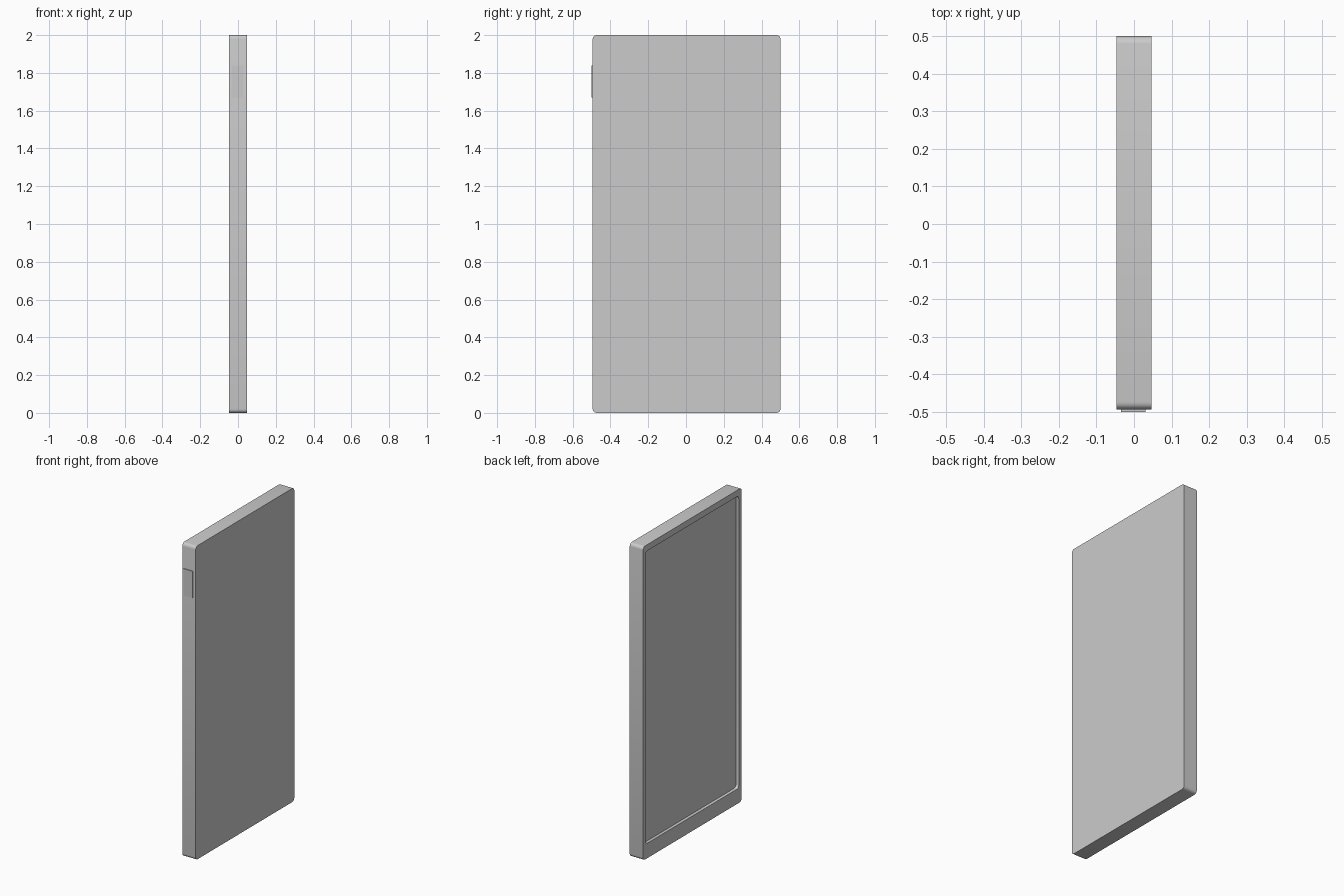
import bpy, bmesh, math

if "Cube" in bpy.data.objects:
    bpy.data.objects.remove(bpy.data.objects["Cube"])


def rounded_rect(y0, y1, z0, z1, r, seg=4):
    """Outline in the y-z plane, counter-clockwise seen from +x."""
    pts = []
    corners = [(y1 - r, z1 - r), (y0 + r, z1 - r), (y0 + r, z0 + r), (y1 - r, z0 + r)]
    for i, (cy, cz) in enumerate(corners):
        for k in range(seg + 1):
            a = math.pi / 2 * (i + k / seg)
            pts.append((cy + r * math.cos(a), cz + r * math.sin(a)))
    return pts


def build(name, sections):
    """Skin a closed solid through matching (x, outline) sections."""
    bm = bmesh.new()
    rings = [[bm.verts.new((x, y, z)) for y, z in pts] for x, pts in sections]
    bm.faces.new(rings[0])
    bm.faces.new(rings[-1])
    for a, b in zip(rings, rings[1:]):
        for i in range(len(a)):
            j = (i + 1) % len(a)
            bm.faces.new((a[i], a[j], b[j], b[i]))
    bmesh.ops.recalc_face_normals(bm, faces=bm.faces)
    mesh = bpy.data.meshes.new(name)
    bm.to_mesh(mesh)
    bm.free()
    obj = bpy.data.objects.new(name, mesh)
    bpy.context.collection.objects.link(obj)
    bpy.context.view_layer.objects.active = obj
    obj.select_set(True)
    bpy.ops.object.shade_smooth_by_angle(angle=math.radians(30))
    obj.select_set(False)
    return obj


# Slab body with the shallow screen recess on its -x face
HALF = 0.047
outer = rounded_rect(-0.494, 0.5, 0.0, 2.0, 0.02)
inner = rounded_rect(-0.465, 0.475, 0.095, 1.96, 0.02)
build("body", [(HALF, outer), (-HALF, outer), (-HALF, inner), (-HALF + 0.02, inner)])

# Thin button standing proud of the front edge
bpy.ops.mesh.primitive_cube_add(size=1, location=(-0.0025, -0.492, 1.755))
button = bpy.context.object
button.name = "side_button"
button.scale = (0.065, 0.016, 0.17)
bpy.ops.object.transform_apply(location=False, rotation=False, scale=True)
